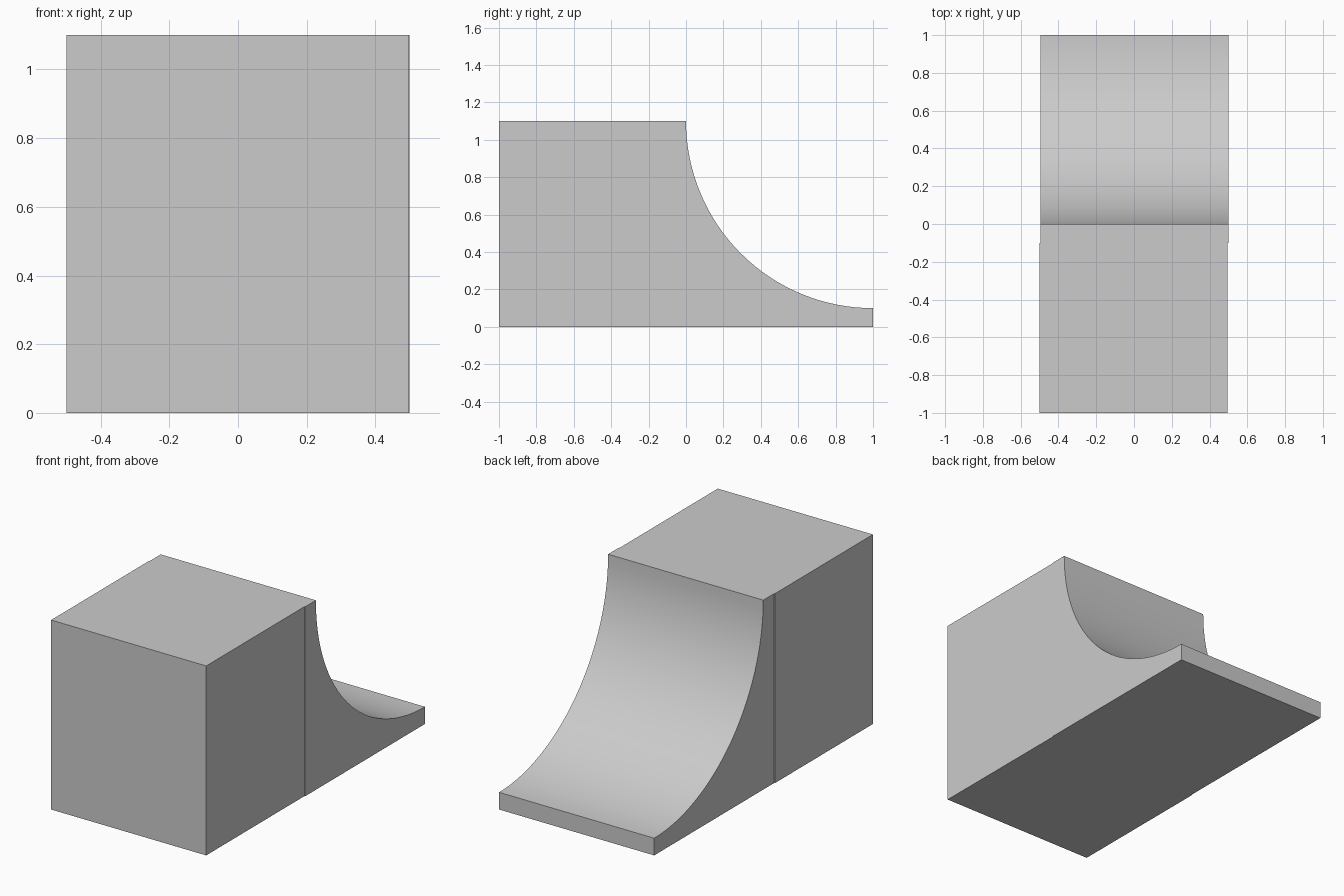
import bpy, bmesh, math

if "Cube" in bpy.data.objects:
    bpy.data.objects.remove(bpy.data.objects["Cube"])


def extrude_profile(name, profile, x0, x1):
    """Solid made by sweeping a (y, z) outline from x0 to x1."""
    bm = bmesh.new()
    face = bm.faces.new([bm.verts.new((x0, y, z)) for y, z in profile])
    swept = bmesh.ops.extrude_face_region(bm, geom=[face])
    verts = [g for g in swept["geom"] if isinstance(g, bmesh.types.BMVert)]
    bmesh.ops.translate(bm, verts=verts, vec=(x1 - x0, 0, 0))
    bmesh.ops.recalc_face_normals(bm, faces=bm.faces[:])
    mesh = bpy.data.meshes.new(name)
    bm.to_mesh(mesh)
    bm.free()
    obj = bpy.data.objects.new(name, mesh)
    bpy.context.collection.objects.link(obj)
    bpy.ops.object.select_all(action='DESELECT')
    obj.select_set(True)
    bpy.context.view_layer.objects.active = obj
    bpy.ops.object.shade_smooth_by_angle(angle=math.radians(30))
    return obj


HEIGHT, LIP, RADIUS, STEPS = 1.1, 0.1, 1.0, 32

# Platform block behind the ramp
extrude_profile("platform", [(-1, 0), (-LIP, 0), (-LIP, HEIGHT), (-1, HEIGHT)],
                -0.5, 0.496)

# Quarter pipe: concave quarter circle with a narrow top deck and toe
angles = [math.pi * 1.5 - math.pi / 2 * i / STEPS for i in range(STEPS + 1)]
curve = [(1 + RADIUS * math.cos(a), HEIGHT + RADIUS * math.sin(a)) for a in angles]
extrude_profile("quarter_pipe", [(-LIP, 0), (1, 0)] + curve + [(-LIP, HEIGHT)],
                -0.496, 0.5)
